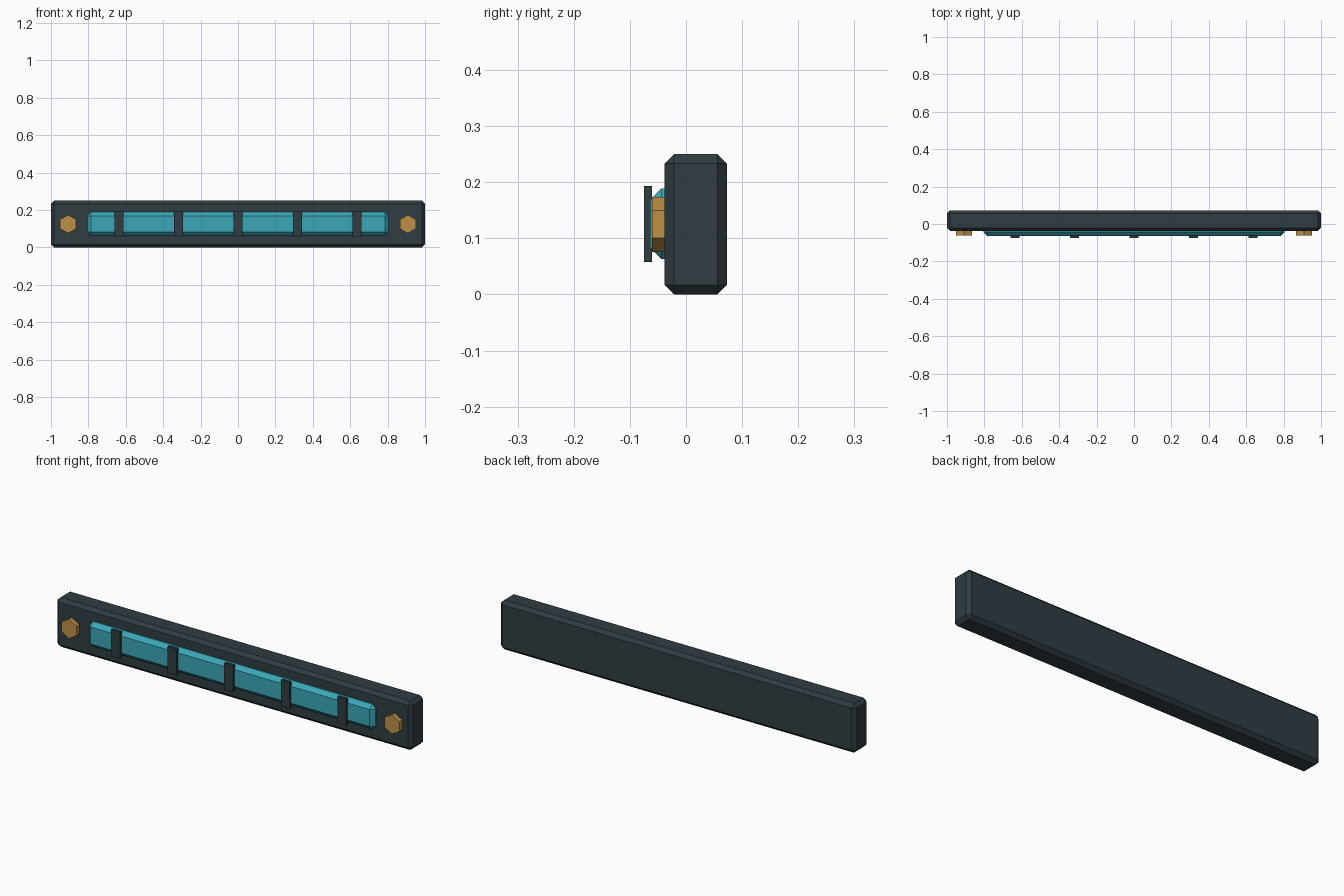
import bpy
import bmesh
from math import pi
from mathutils import Matrix

old = bpy.data.objects.get("Cube")
if old:
    bpy.data.objects.remove(old, do_unlink=True)


def material(name, color):
    m = bpy.data.materials.new(name)
    m.use_nodes = True
    m.diffuse_color = (*color, 1)
    m.node_tree.nodes["Principled BSDF"].inputs["Base Color"].default_value = (*color, 1)
    return m


dark = material("dark slate", (0.029, 0.046, 0.055))
teal = material("teal glow", (0.042, 0.39, 0.47))
brass = material("brass", (0.51, 0.28, 0.063))


def finish(name, bm, mat):
    mesh = bpy.data.meshes.new(name)
    bm.to_mesh(mesh)
    bm.free()
    mesh.materials.append(mat)
    obj = bpy.data.objects.new(name, mesh)
    bpy.context.collection.objects.link(obj)
    return obj


def box(name, low, high, mat, chamfer=0):
    """Box between two corners, with optional flat chamfers."""
    bm = bmesh.new()
    bmesh.ops.create_cube(bm, size=1)
    for v in bm.verts:
        v.co = [(a + b) / 2 + c * (b - a) for a, b, c in zip(low, high, v.co)]
    if chamfer:
        bmesh.ops.bevel(bm, geom=bm.edges[:], offset=chamfer, segments=1,
                        profile=0.5, affect='EDGES')
    return finish(name, bm, mat)


def hex_bolt(name, x):
    """Six-sided bolt head with its axis along y and a point upward."""
    bm = bmesh.new()
    bmesh.ops.create_cone(bm, cap_ends=True, segments=6, radius1=0.049,
                          radius2=0.049, depth=0.03)
    turn = Matrix.Rotation(pi / 2, 4, 'X')
    bmesh.ops.transform(bm, matrix=Matrix.Translation((x, -0.046, 0.125)) @ turn,
                        verts=bm.verts)
    return finish(name, bm, brass)


# Chamfered backing bar
box("housing", (-1, -0.038, 0), (1, 0.073, 0.25), dark, 0.017)

# Light strip set into the front
box("light_strip", (-0.805, -0.064, 0.063), (0.805, -0.012, 0.189), teal, 0.02)

# Guard bars across the strip
for i in range(5):
    x = (i - 2) * 0.318
    box(f"guard_bar_{i + 1}", (x - 0.025, -0.075, 0.058),
        (x + 0.025, -0.061, 0.193), dark)

# Mounting bolts at both ends
for side, x in (("left", 0.908), ("right", -0.908)):
    hex_bolt(f"bolt_{side}", x)
